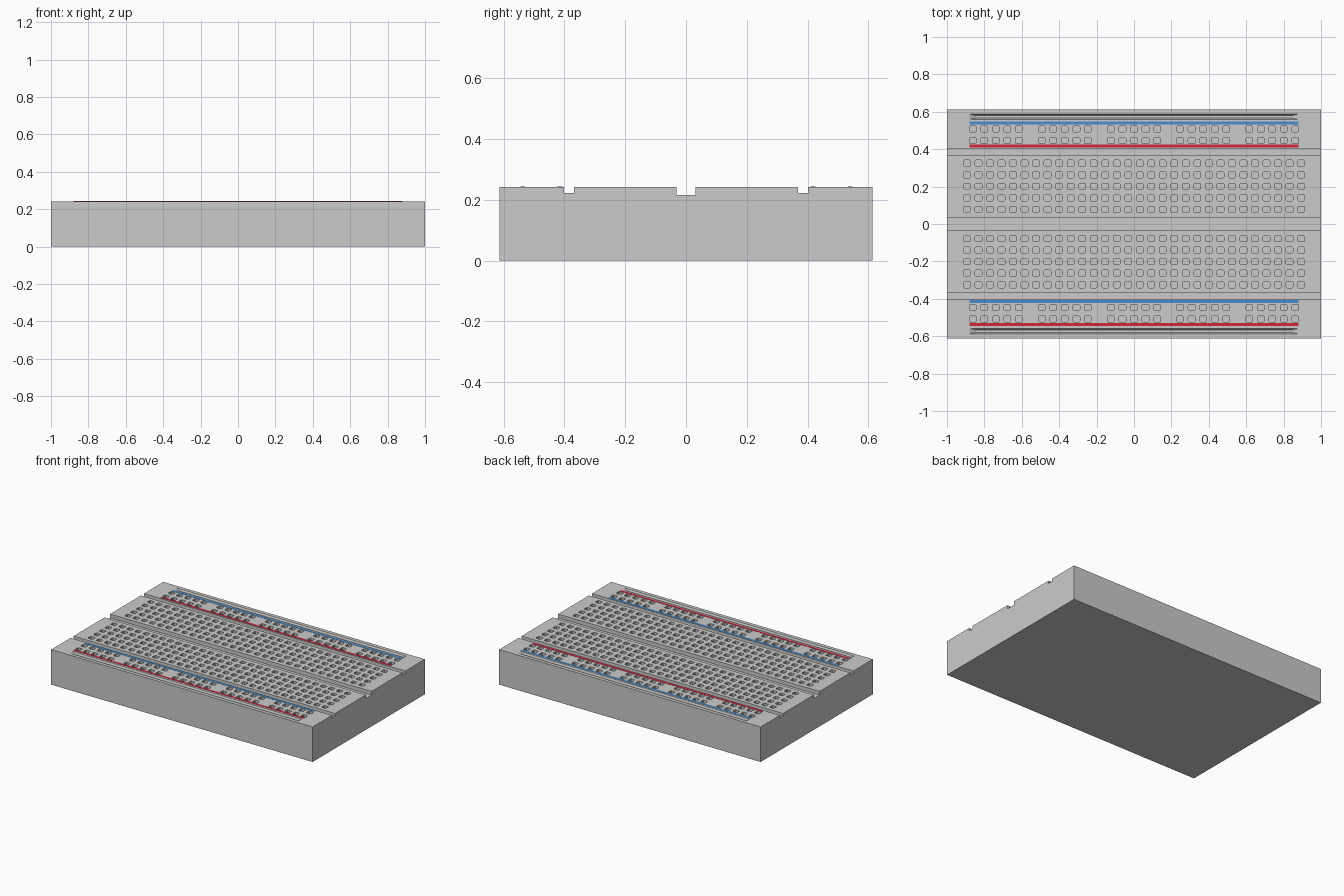
import bpy, bmesh

if "Cube" in bpy.data.objects:
    bpy.data.objects.remove(bpy.data.objects["Cube"])

TOP = 0.242
HALF_Y = 0.613
PITCH = 0.0616


def finish(bm, name, color=None):
    bmesh.ops.recalc_face_normals(bm, faces=bm.faces)
    mesh = bpy.data.meshes.new(name)
    bm.to_mesh(mesh)
    bm.free()
    obj = bpy.data.objects.new(name, mesh)
    bpy.context.collection.objects.link(obj)
    if color:
        mat = bpy.data.materials.new(name + "_paint")
        mat.diffuse_color = color
        mat.use_nodes = True
        mat.node_tree.nodes["Principled BSDF"].inputs["Base Color"].default_value = mat.diffuse_color
        mesh.materials.append(mat)
    return obj


def add_prism(bm, lower, upper):
    """Closed solid between two matching loops of points."""
    a = [bm.verts.new(p) for p in lower]
    b = [bm.verts.new(p) for p in upper]
    bm.faces.new(a[::-1])
    bm.faces.new(b)
    n = len(a)
    for i in range(n):
        j = (i + 1) % n
        bm.faces.new((a[i], a[j], b[j], b[i]))


def rect(x, y0, y1, z):
    return [(-x, y0, z), (x, y0, z), (x, y1, z), (-x, y1, z)]


def add_hole(bm, x, y, w=0.018, h=0.0165, c=0.005, depth=0.03):
    outline = [(w, -h + c), (w, h - c), (w - c, h), (c - w, h),
               (-w, h - c), (-w, c - h), (c - w, -h), (w - c, -h)]
    add_prism(bm, [(x + u, y + v, TOP - depth) for u, v in outline],
              [(x + u, y + v, TOP + 0.02) for u, v in outline])


# Board body: grooved side profile swept along x
right_half = [(0.0315, TOP - 0.026), (0.0315, TOP), (0.368, TOP), (0.368, TOP - 0.02),
              (0.401, TOP - 0.02), (0.401, TOP), (HALF_Y, TOP), (HALF_Y, 0)]
profile = right_half + [(-y, z) for y, z in reversed(right_half)]
bm = bmesh.new()
add_prism(bm, [(-1, y, z) for y, z in profile], [(1, y, z) for y, z in profile])
board = finish(bm, "board_body")

# Cutter for all contact holes and the two long edge slots
bm = bmesh.new()
for side in (-1, 1):
    for col in range(30):
        for row in range(5):
            add_hole(bm, (col - 14.5) * PITCH, side * (0.078 + row * PITCH))
    for col in range(29):
        if col % 6 != 5:
            for y in (0.446, 0.508):
                add_hole(bm, (col - 14) * PITCH, side * y)
    y = side * 0.573
    add_prism(bm, rect(0.845, y - 0.007, y + 0.007, TOP - 0.02),
              rect(0.879, y - 0.015, y + 0.015, TOP + 0.0005))
cutter = finish(bm, "hole_cutter")
cutter.hide_render = True
cutter.hide_viewport = True

cut = board.modifiers.new("holes", 'BOOLEAN')
cut.operation = 'DIFFERENCE'
cut.solver = 'EXACT'
cut.object = cutter

# Painted power rail stripes
BLUE, RED = (0.06, 0.27, 0.65, 1), (0.65, 0.02, 0.04, 1)
for name, y, color in (("back_blue_stripe", 0.540, BLUE), ("back_red_stripe", 0.417, RED),
                       ("front_blue_stripe", -0.414, BLUE), ("front_red_stripe", -0.537, RED)):
    bm = bmesh.new()
    add_prism(bm, rect(0.879, y - 0.008, y + 0.008, TOP - 0.002),
              rect(0.879, y - 0.008, y + 0.008, TOP + 0.001))
    finish(bm, name, color)
